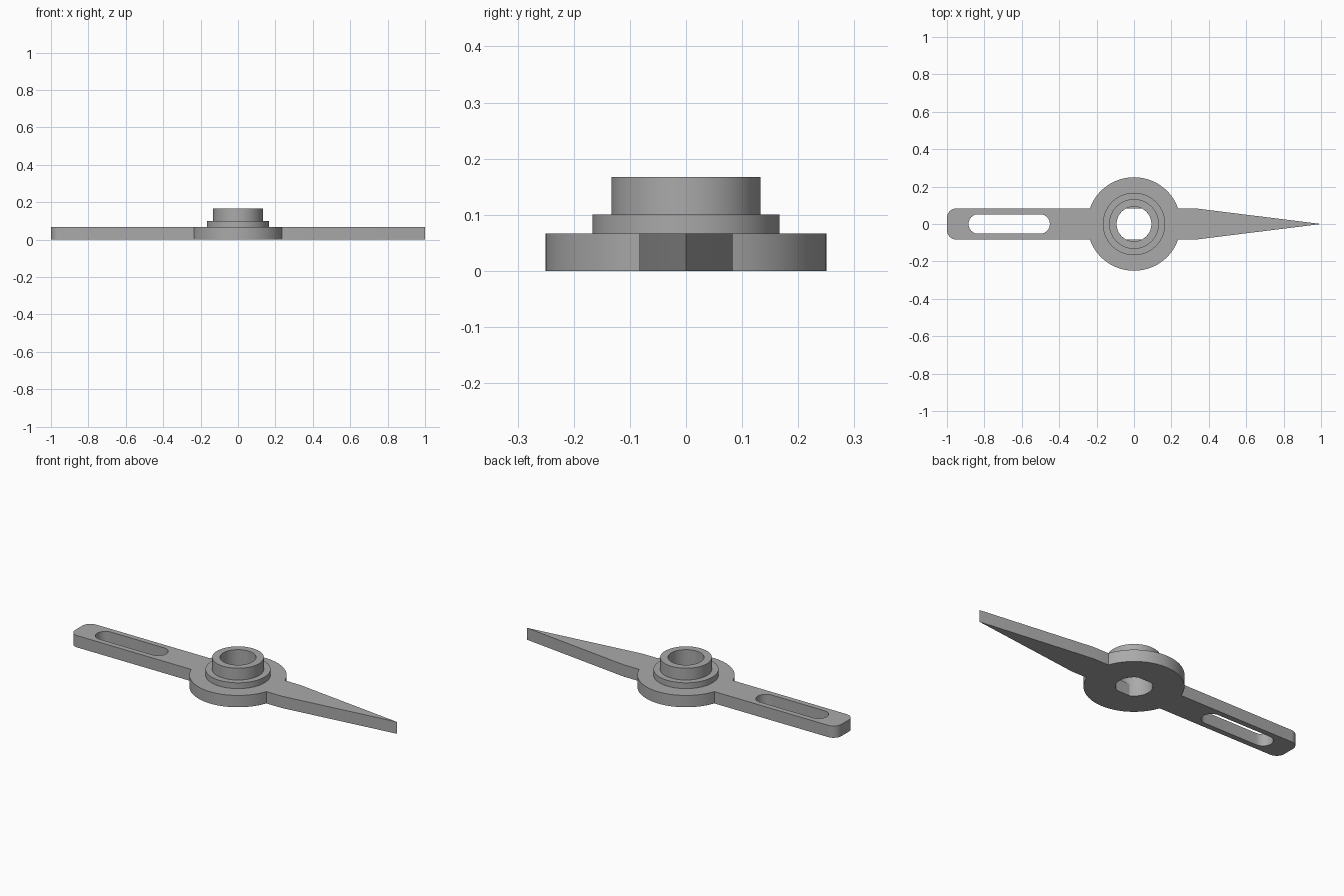
import bpy
import bmesh
from math import asin, cos, sin, pi, radians

cube = bpy.data.objects.get("Cube")
if cube:
    bpy.data.objects.remove(cube)

# Main dimensions
PLATE_TOP = 0.067
DISC_R, ARM_HALF = 0.25, 0.083
BORE_R, FLAT_HALF = 0.093, 0.083
CORNER_R = 0.05
SLOT_R, SLOT_ENDS = 0.052, (-0.833, -0.502)

grey = bpy.data.materials.new("plain grey")
grey.use_nodes = True
colour = (0.40, 0.40, 0.40, 1)
grey.diffuse_color = colour
grey.node_tree.nodes["Principled BSDF"].inputs["Base Color"].default_value = colour


def arc(cx, cy, r, start, end, steps):
    angles = [start + (end - start) * i / steps for i in range(steps + 1)]
    return [(cx + r * cos(a), cy + r * sin(a)) for a in angles]


def finish(name, bm):
    bmesh.ops.remove_doubles(bm, verts=bm.verts, dist=0.00001)
    bmesh.ops.recalc_face_normals(bm, faces=bm.faces)
    mesh = bpy.data.meshes.new(name)
    bm.to_mesh(mesh)
    bm.free()
    obj = bpy.data.objects.new(name, mesh)
    bpy.context.collection.objects.link(obj)
    mesh.materials.append(grey)
    bpy.ops.object.select_all(action="DESELECT")
    obj.select_set(True)
    bpy.context.view_layer.objects.active = obj
    bpy.ops.object.shade_smooth_by_angle(angle=radians(25))
    return obj


def extruded_plate(name, loops, height):
    """Fill an outline with holes, then extrude it upward."""
    bm = bmesh.new()
    for loop in loops:
        verts = [bm.verts.new((x, y, 0)) for x, y in loop]
        for a, b in zip(verts, verts[1:] + verts[:1]):
            bm.edges.new((a, b))
    bmesh.ops.triangle_fill(bm, edges=bm.edges[:], use_beauty=True)
    result = bmesh.ops.extrude_face_region(bm, geom=bm.faces[:], use_keep_orig=True)
    top = [v for v in result["geom"] if isinstance(v, bmesh.types.BMVert)]
    bmesh.ops.translate(bm, verts=top, vec=(0, 0, height))
    return finish(name, bm)


def lathed(name, profile, steps):
    """Spin a radius and height profile around the z axis."""
    bm = bmesh.new()
    verts = [bm.verts.new((r, 0, z)) for r, z in profile]
    edges = [bm.edges.new(pair) for pair in zip(verts, verts[1:])]
    bmesh.ops.spin(bm, geom=verts + edges, cent=(0, 0, 0), axis=(0, 0, 1),
                   angle=2 * pi, steps=steps)
    return finish(name, bm)


# Pointer plate: tapered tip, central disc and slotted, round-cornered tail
join = asin(ARM_HALF / DISC_R)
inner = ARM_HALF - CORNER_R
outline = [(1, 0), (0.333, ARM_HALF)]
outline += arc(0, 0, DISC_R, join, pi - join, 40)
outline += arc(-1 + CORNER_R, inner, CORNER_R, pi / 2, pi, 10)
outline += arc(-1 + CORNER_R, -inner, CORNER_R, pi, 1.5 * pi, 10)
outline += arc(0, 0, DISC_R, pi + join, 2 * pi - join, 40)
outline += [(0.333, -ARM_HALF)]

# Tail slot
slot = arc(SLOT_ENDS[1], 0, SLOT_R, -pi / 2, pi / 2, 20)
slot += arc(SLOT_ENDS[0], 0, SLOT_R, pi / 2, 1.5 * pi, 20)

# Shaft hole with two flats
flat = asin(FLAT_HALF / BORE_R)
bore = arc(0, 0, BORE_R, -flat, flat, 20) + arc(0, 0, BORE_R, pi - flat, pi + flat, 20)

extruded_plate("pointer_plate", [outline, slot, bore], PLATE_TOP)

# Stepped hub collar with a round bore
lathed("hub_collar", [(BORE_R, PLATE_TOP), (BORE_R, 0.167), (0.133, 0.167),
                      (0.133, 0.1), (0.167, 0.1), (0.167, PLATE_TOP)], 72)
